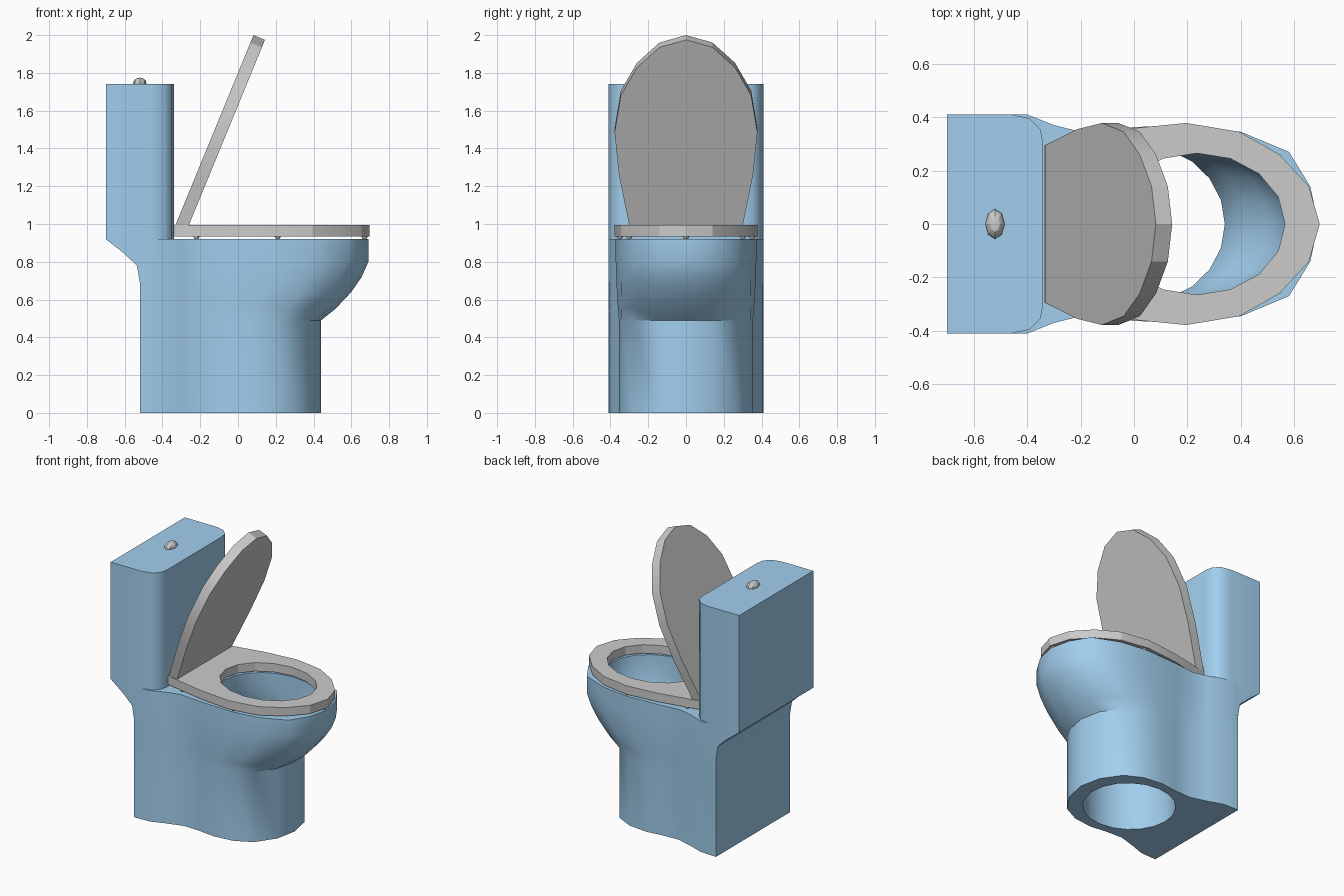
import bpy, bmesh, math
from mathutils import Vector

if "Cube" in bpy.data.objects:
    bpy.data.objects.remove(bpy.data.objects["Cube"])

blue = bpy.data.materials.new("ceramic_blue")
blue.diffuse_color = (0.36, 0.62, 0.85, 1)
blue.use_nodes = True
blue.node_tree.nodes["Principled BSDF"].inputs["Base Color"].default_value = blue.diffuse_color


def loop(half):
    """Mirror a half outline (back middle ... front middle) across y = 0."""
    return half + [(x, -y) for x, y in reversed(half[1:-1])]


def ellipse(cx, rx, ry, n):
    return [(cx - rx * math.cos(2 * math.pi * i / n), ry * math.sin(2 * math.pi * i / n))
            for i in range(n)]


def mix(a, b, f):
    return [(p[0] + (q[0] - p[0]) * f, p[1] + (q[1] - p[1]) * f) for p, q in zip(a, b)]


def at(outline, z):
    return [Vector((x, y, z)) for x, y in outline]


def loft(name, rings, wrap=False, mat=None, angle=35):
    """Skin rings of equal length; wrap joins last ring to first, else cap ends."""
    bm = bmesh.new()
    vs = [[bm.verts.new(p) for p in r] for r in rings]
    n = len(vs[0])
    for k in range(len(vs) if wrap else len(vs) - 1):
        a, b = vs[k], vs[(k + 1) % len(vs)]
        for i in range(n):
            j = (i + 1) % n
            bm.faces.new((a[i], a[j], b[j], b[i]))
    if not wrap:
        bm.faces.new(vs[0])
        bm.faces.new(vs[-1])
    bmesh.ops.recalc_face_normals(bm, faces=bm.faces)
    me = bpy.data.meshes.new(name)
    bm.to_mesh(me)
    bm.free()
    ob = bpy.data.objects.new(name, me)
    bpy.context.collection.objects.link(ob)
    if mat:
        me.materials.append(mat)
    smooth(ob, angle)
    return ob


def smooth(ob, angle):
    bpy.ops.object.select_all(action='DESELECT')
    ob.select_set(True)
    bpy.context.view_layer.objects.active = ob
    bpy.ops.object.shade_smooth_by_angle(angle=math.radians(angle))


# Bowl and pedestal: outer skin up, over the rim, inner skin down to the open floor
foot = loop([(-.52, 0), (-.52, .41), (-.4, .405), (-.3, .37), (-.18, .335), (-.06, .34),
             (.06, .355), (.2, .34), (.32, .28), (.41, .15), (.44, 0)])
rim = loop([(-.52, 0), (-.52, .41), (-.4, .41), (-.3, .37), (-.2, .345), (-.05, .36),
            (.2, .372), (.4, .345), (.58, .27), (.66, .14), (.69, 0)])
drain = ellipse(.04, .3, .29, len(foot))
mouth = ellipse(.235, .335, .28, len(foot))
outer = [(0, 0), (.49, 0), (.55, .3), (.64, .64), (.72, .86), (.8, 1), (.92, 1)]
inner = [(.92, 1), (.8, .95), (.7, .72), (.6, .35), (.48, 0), (0, 0)]
loft("bowl", [at(mix(foot, rim, f), z) for z, f in outer] +
     [at(mix(drain, mouth, f), z) for z, f in inner], True, blue, 40)

# Tank with the underside sloping out over the pedestal
rings = []
for z, back in [(.69, -.52), (.78, -.535), (.85, -.61), (.92, -.7), (1.74, -.7)]:
    rings.append(at(loop([(back, 0), (back, .41), (-.46, .41), (-.39, .395), (-.35, .355),
                          (-.34, .3), (-.34, 0)]), z))
loft("tank", rings, mat=blue)

# Flush button
bpy.ops.mesh.primitive_uv_sphere_add(segments=8, ring_count=6, radius=1,
                                     location=(-.52, 0, 1.745))
button = bpy.context.object
button.name = "flush_button"
button.scale = (.036, .056, .03)
smooth(button, 30)

# Seat ring; lengths are measured from the hinge
plan = loop([(0, 0), (0, .295), (.15, .325), (.3, .355), (.53, .378), (.73, .345),
             (.88, .26), (.99, .14), (1.03, 0)])
seat_out = [(x - .335, y) for x, y in plan]
seat_in = ellipse(.235, .33, .265, len(plan))
loft("seat", [at(seat_out, .935), at(seat_out, .995), at(seat_in, .995), at(seat_in, .935)],
     True, angle=20)

# Raised lid: the same plan tilted up about the hinge
up = Vector((.38, 0, .925))
face = Vector((.925, 0, -.38)) * .066
lid_back = [Vector((-.333, y, .99)) + up * (x * 1.06) for x, y in plan]
loft("lid", [lid_back, [p + face for p in lid_back]], angle=20)

# Bumpers under the seat
for i, (x, y) in enumerate([(-.22, .3), (-.22, -.3), (.21, .35), (.21, -.35), (.67, 0)]):
    bpy.ops.mesh.primitive_uv_sphere_add(segments=8, ring_count=6, radius=.016,
                                         location=(x, y, .934))
    bpy.context.object.name = f"bumper_{i + 1}"
    smooth(bpy.context.object, 40)
